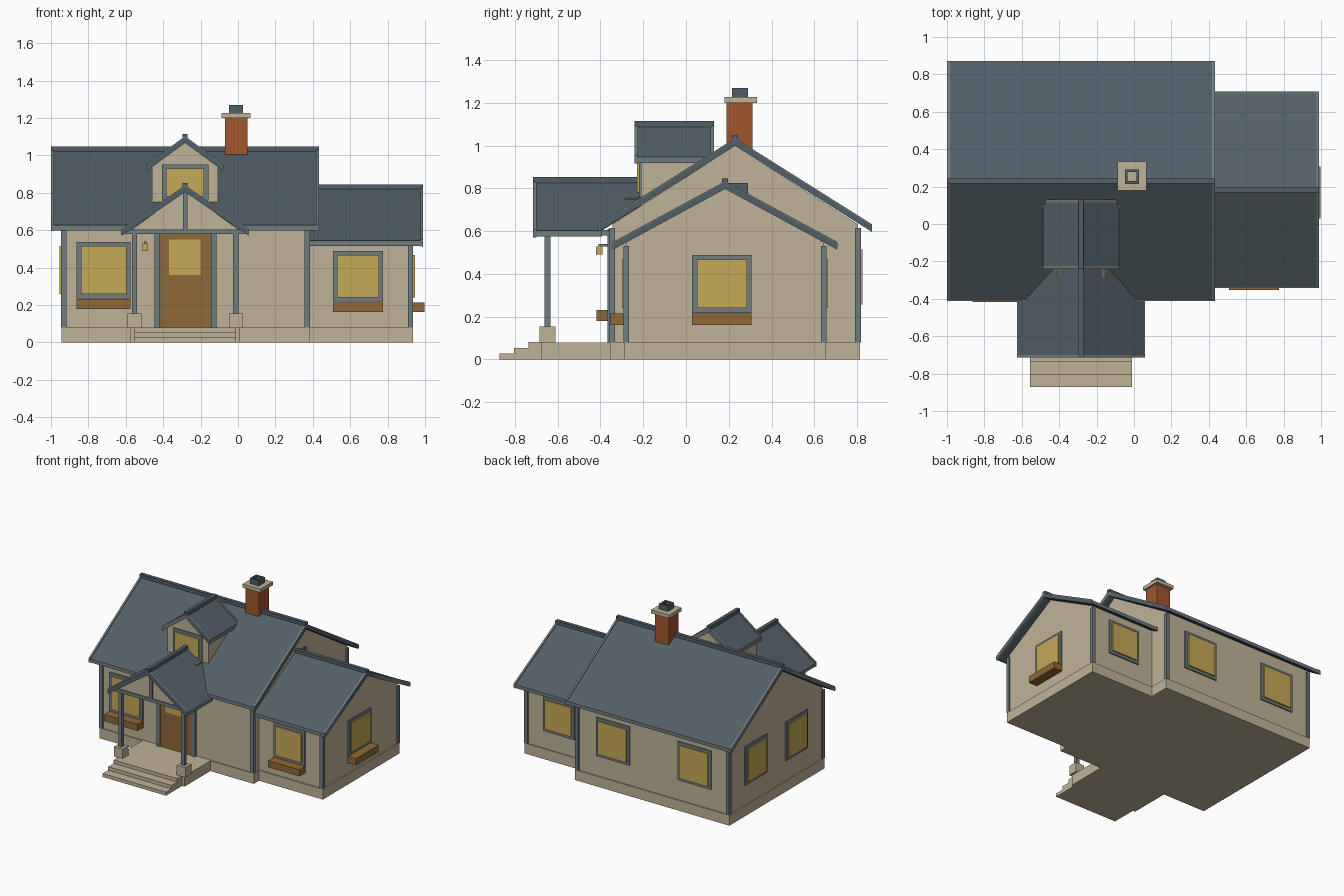
import bpy, bmesh

if "Cube" in bpy.data.objects:
    bpy.data.objects.remove(bpy.data.objects["Cube"])

def mat(name, r, g, b):
    m = bpy.data.materials.new(name)
    m.diffuse_color = (r, g, b, 1)
    m.use_nodes = True
    m.node_tree.nodes["Principled BSDF"].inputs["Base Color"].default_value = m.diffuse_color
    return m

WALL = mat("cream", .53, .45, .31)
ROOF = mat("slate", .085, .115, .135)
TRIM = mat("grey_trim", .165, .20, .215)
WOOD = mat("brown_wood", .28, .14, .04)
BRICK = mat("brick", .36, .095, .026)
GLASS = mat("yellow_glass", .56, .40, .095)

def extrude(name, profile, axis, a0, a1, m, back=None):
    """Extrude a (u, z) outline along x or y; back(z) may slant the far end."""
    bm = bmesh.new()
    place = (lambda u, a, z: (a, u, z)) if axis == 'x' else (lambda u, a, z: (u, a, z))
    near = [bm.verts.new(place(u, a0, z)) for u, z in profile]
    far = [bm.verts.new(place(u, back(z) if back else a1, z)) for u, z in profile]
    n = len(profile)
    bm.faces.new(near)
    bm.faces.new(far[::-1])
    for i in range(n):
        bm.faces.new((near[i], near[(i + 1) % n], far[(i + 1) % n], far[i]))
    bmesh.ops.recalc_face_normals(bm, faces=bm.faces)
    me = bpy.data.meshes.new(name)
    bm.to_mesh(me)
    bm.free()
    me.materials.append(m)
    ob = bpy.data.objects.new(name, me)
    bpy.context.collection.objects.link(ob)
    return ob

def box(name, x0, x1, y0, y1, z0, z1, m):
    return extrude(name, [(x0, z0), (x1, z0), (x1, z1), (x0, z1)], 'y', y0, y1, m)

def chevron(c, h, zr, ze, t):
    return [(c - h, ze), (c, zr), (c + h, ze), (c + h, ze - t), (c, zr - t), (c - h, ze - t)]

def gable_roof(name, axis, c, h, zr, ze, a0, a1, ends, back=None):
    """Slabs, barge boards at the listed ends, eave fascias and ridge cap."""
    t = .028
    extrude(name, chevron(c, h, zr, ze, t), axis, a0, a1, ROOF, back)
    for e in ends:
        o = (e, e + .015) if e == a0 else (e - .015, e)
        extrude(name + "_barge", chevron(c, h + .004, zr + .005, ze + .005, t + .008),
                axis, o[0], o[1], TRIM)
    end = back(ze) if back else a1
    for s in (-1, 1):
        u = c + s * h
        extrude(name + "_fascia", [(u - .006, ze - .026), (u + .006, ze - .026),
                (u + .006, ze), (u - .006, ze)], axis, a0, end, TRIM)
    extrude(name + "_ridge_cap", [(c - .014, zr - .015), (c + .014, zr - .015),
            (c + .014, zr + .018), (c - .014, zr + .018)], axis, a0, back(zr) if back else a1, ROOF)

def gable_wall(name, axis, c, h, z0, zt, zr, a0, a1):
    extrude(name, [(c - h, z0), (c + h, z0), (c + h, zt), (c, zr), (c - h, zt)], axis, a0, a1, WALL)

def wall_box(name, face, plane, u0, u1, d0, d1, z0, z1, m):
    """Box on a wall: u along the wall, d outward from the wall plane."""
    s = 1 if face[0] == '+' else -1
    a, b = sorted((plane + s * d0, plane + s * d1))
    if face[1] == 'x':
        box(name, a, b, u0, u1, z0, z1, m)
    else:
        box(name, u0, u1, a, b, z0, z1, m)

def window(name, face, plane, c, w, z0, z1, planter=False):
    u0, u1, f = c - w / 2, c + w / 2, .022
    wall_box(name + "_glass", face, plane, u0, u1, -.01, .02, z0, z1, GLASS)
    for a, b, p, q in ((u0 - f, u1 + f, z1, z1 + f), (u0 - f, u1 + f, z0 - f, z0),
                       (u0 - f, u0, z0, z1), (u1, u1 + f, z0, z1)):
        wall_box(name + "_frame", face, plane, a, b, -.01, .01, p, q, TRIM)
    if planter:
        wall_box(name + "_planter", face, plane, u0 - f, u1 + f, 0, .073, z0 - .078, z0 - .026, WOOD)

# foundations
box("main_foundation", -.945, .385, -.355, .815, 0, .08, WALL)
box("wing_foundation", .3, .935, -.29, .655, 0, .08, WALL)

# walls and corner posts
gable_wall("main_walls", 'x', .23, .575, .08, .632, 1.0, -.935, .375)
gable_wall("wing_walls", 'x', .1825, .4625, .08, .547, .80, .3, .925)
for x in (-.932, .37):
    for y in (-.345, .805):
        box("main_corner", x - .014, x + .014, y - .014, y + .014, .08, .615, TRIM)
for y in (-.28, .645):
    box("wing_corner", .908, .936, y - .013, y + .013, .08, .53, TRIM)
box("gable_vent", .37, .388, .18, .29, .70, .825, ROOF)

# main and wing roofs
gable_roof("main_roof", 'x', .23, .635, 1.03, .628, -1.0, .432, (-1.0, .432))
gable_roof("wing_roof", 'x', .183, .52, .828, .545, .36, .99, (.99,))

# windows
window("front_window", '-y', -.345, -.718, .245, .258, .515, True)
window("wing_front_window", '-y', -.28, .642, .225, .24, .467, True)
window("wing_side_window", '+x', .925, .168, .235, .24, .467, True)
window("wing_back_window", '+y', .645, .64, .225, .24, .467)
for x in (.062, -.64):
    window("back_window", '+y', .805, x, .245, .258, .515)
for y in (.48, -.02):
    window("left_window", '-x', -.935, y, .225, .258, .515)

# front door and lantern
box("door", -.415, -.147, -.36, -.34, .08, .585, WOOD)
box("door_glass", -.368, -.2, -.366, -.35, .36, .55, GLASS)
for x in (-.432, -.13):
    box("door_trim", x - .015, x + .015, -.367, -.34, .08, .6, TRIM)
box("door_header", -.447, -.115, -.367, -.34, .585, .61, TRIM)
box("lantern", -.51, -.482, -.42, -.39, .49, .528, GLASS)
box("lantern_bracket", -.503, -.489, -.41, -.345, .528, .54, TRIM)

# porch: deck, steps, columns, beams, pediment, roof
PX = -.283
box("porch_deck", PX - .293, PX + .293, -.675, -.34, 0, .08, WALL)
for i in range(3):
    box("porch_step", PX - .273, PX + .273, -.872 + i * .068, -.67, 0, .027 * (i + 1), WALL)
for s in (-1, 1):
    x = PX + s * .271
    box("column_pier", x - .037, x + .037, -.685, -.611, .08, .155, WALL)
    box("porch_column", x - .014, x + .014, -.662, -.634, .155, .585, TRIM)
    box("porch_side_beam", x - .014, x + .014, -.66, -.345, .58, .605, TRIM)
box("porch_beam", PX - .32, PX + .32, -.67, -.63, .58, .605, TRIM)
extrude("porch_pediment", [(PX - .29, .6), (PX + .29, .6), (PX, .81)], 'y', -.66, -.64, WALL)
box("king_post", PX - .012, PX + .012, -.675, -.655, .6, .82, TRIM)
gable_roof("porch_roof", 'y', PX, .336, .835, .602, -.715, 0, (-.715,),
           back=lambda z: .23 - (1.03 - z) / .635 + .05)

# dormer
gable_wall("dormer_walls", 'y', PX, .176, .72, .938, 1.07, -.21, .1)
gable_roof("dormer_roof", 'y', PX, .2, 1.098, .948, -.24, .13, (-.24, .13))
window("dormer_window", '-y', -.21, PX, .205, .78, .93)
box("dormer_planter", PX - .125, PX + .125, -.285, -.21, .70, .755, WOOD)

# chimney with cap and hollow square pot
box("chimney", -.07, .05, .19, .312, .9, 1.2, BRICK)
box("chimney_cap", -.087, .067, .18, .333, 1.2, 1.228, WALL)
for s in (-1, 1):
    box("chimney_pot_side", -.01 + s * .031 - .007, -.01 + s * .031 + .007, .215, .291, 1.228, 1.27, ROOF)
    box("chimney_pot_end", -.034, .014, .253 + s * .031 - .007, .253 + s * .031 + .007, 1.228, 1.27, ROOF)
